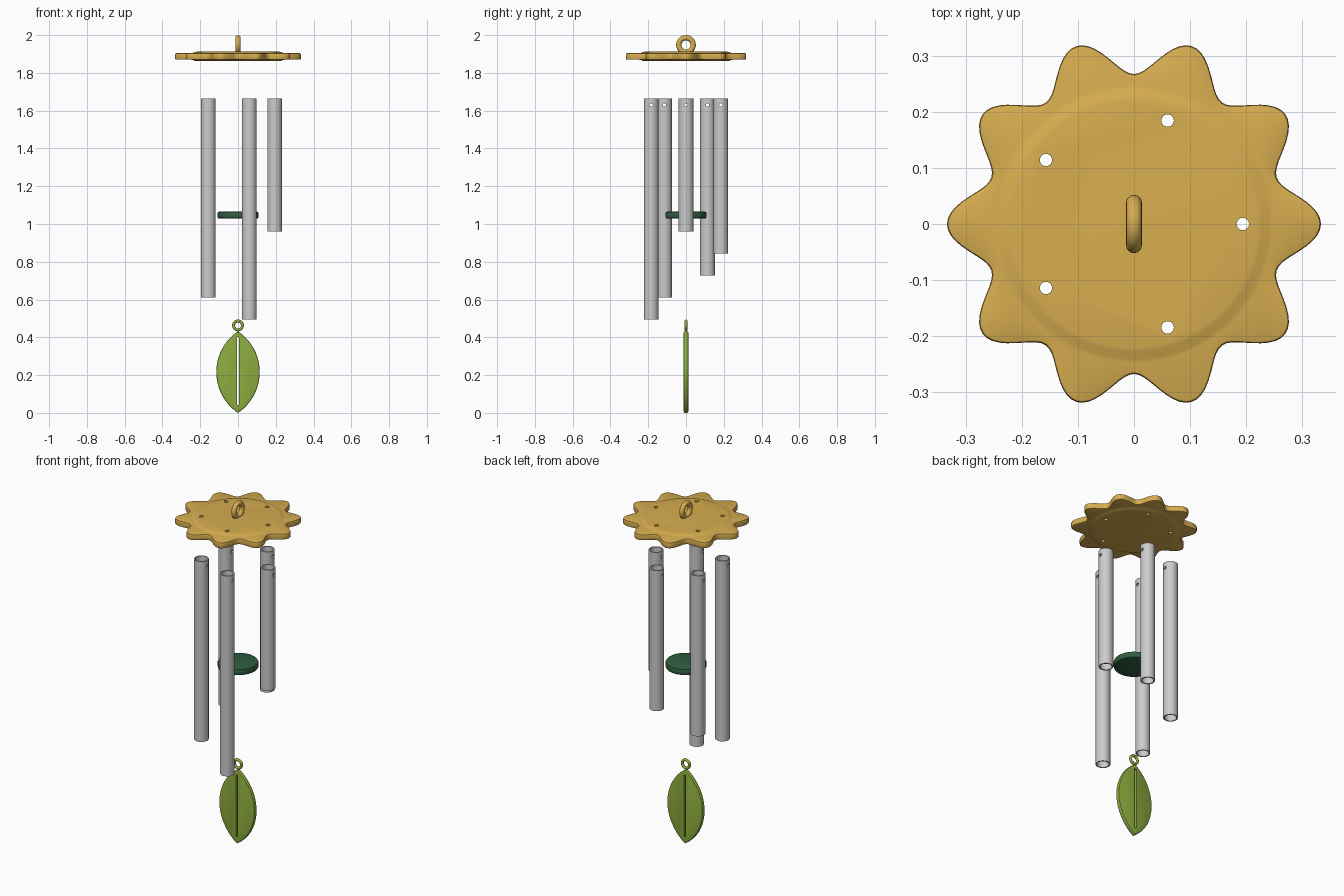
import bpy, bmesh
from math import sin, cos, pi, sqrt, radians
from mathutils import Vector

if "Cube" in bpy.data.objects:
    bpy.data.objects.remove(bpy.data.objects["Cube"])


def material(name, rgb):
    m = bpy.data.materials.new(name)
    m.diffuse_color = (*rgb, 1)
    m.use_nodes = True
    m.node_tree.nodes["Principled BSDF"].inputs["Base Color"].default_value = m.diffuse_color
    return m


GOLD = material("gold", (0.68, 0.42, 0.08))
GREEN = material("dark_green", (0.03, 0.11, 0.05))
LEAF = material("leaf_green", (0.27, 0.42, 0.05))


def finish(ob, name, mat=None, angle=35):
    ob.name = name
    if mat:
        ob.data.materials.append(mat)
    bpy.ops.object.select_all(action='DESELECT')
    ob.select_set(True)
    bpy.context.view_layer.objects.active = ob
    bpy.ops.object.shade_smooth_by_angle(angle=radians(angle))
    return ob


def loft(rings, closed=False):
    """Skin a list of equal-length point loops; cap the ends or close the loop."""
    bm = bmesh.new()
    loops = [[bm.verts.new(p) for p in r] for r in rings]
    n = len(loops[0])
    pairs = list(zip(loops, loops[1:])) + ([(loops[-1], loops[0])] if closed else [])
    for a, b in pairs:
        for i in range(n):
            j = (i + 1) % n
            bm.faces.new((a[i], a[j], b[j], b[i]))
    if not closed:
        bm.faces.new(loops[0])
        bm.faces.new(loops[-1])
    bmesh.ops.recalc_face_normals(bm, faces=bm.faces)
    me = bpy.data.meshes.new("part")
    bm.to_mesh(me)
    bm.free()
    ob = bpy.data.objects.new("part", me)
    bpy.context.collection.objects.link(ob)
    return ob


def circle(r, z, x=0, y=0, n=48):
    return [(x + r * cos(2 * pi * i / n), y + r * sin(2 * pi * i / n), z) for i in range(n)]


def cut(ob, cutters):
    for c in cutters:
        c.hide_render = True
        mod = ob.modifiers.new("cut", 'BOOLEAN')
        mod.operation = 'DIFFERENCE'
        mod.solver = 'EXACT'
        mod.object = c
        bpy.context.view_layer.objects.active = ob
        bpy.ops.object.modifier_apply(modifier=mod.name)
        bpy.data.objects.remove(c)


def torus(name, loc, rot, major, minor, mat):
    bpy.ops.mesh.primitive_torus_add(location=loc, rotation=rot, major_radius=major,
                                     minor_radius=minor, major_segments=40, minor_segments=16)
    return finish(bpy.context.object, name, mat, 60)


# five positions shared by the tubes and the canopy holes
SPOTS = [(0.194 * cos(2 * pi * k / 5), 0.194 * sin(2 * pi * k / 5)) for k in range(5)]


# scalloped canopy with a raised centre on both sides
def scallop(base, amp, z, n=200):
    pts = []
    for i in range(n):
        t = 2 * pi * i / n
        r = base + amp * cos(10 * t)
        pts.append((r * cos(t), r * sin(t), z))
    return pts


half = [(0.220, 0, 0.025), (0.228, 0, 0.0235), (0.240, 0, 0.0185), (0.248, 0, 0.017),
        (0.294, 0.033, 0.017), (0.2985, 0.033, 0.0155), (0.3005, 0.033, 0.011)]
prof = half + [(b, a, -z) for b, a, z in reversed(half)]
canopy = loft([scallop(b, a, 1.887 + z) for b, a, z in prof])
cut(canopy, [loft([circle(0.011, 1.8, x, y, 24), circle(0.011, 2.0, x, y, 24)]) for x, y in SPOTS])
finish(canopy, "canopy", GOLD)

# hanging ring
torus("hanging_ring", (0, 0, 1.948), (0, pi / 2, 0), 0.038, 0.014, GOLD)

# hollow tubes with a cord hole drilled sideways
for k, (x, y) in enumerate(SPOTS):
    bottom, top = 0.96 - 0.1165 * k, 1.665
    tube = loft([circle(0.039, bottom, x, y), circle(0.039, top, x, y),
                 circle(0.032, top, x, y), circle(0.032, bottom, x, y)], closed=True)
    drill = loft([[(x + s, y + p[0], 1.63 + p[1]) for p in circle(0.009, 0, n=16)]
                  for s in (-0.06, 0.06)])
    cut(tube, [drill])
    finish(tube, f"tube_{k + 1}")

# striker disc
finish(loft([circle(r, 1.047 + z, n=64) for r, z in
             [(0.101, -0.018), (0.106, -0.016), (0.108, -0.011),
              (0.108, 0.011), (0.106, 0.016), (0.101, 0.018)]]), "striker", GREEN)


# leaf sail: two arcs meeting in points, with a midrib slot
def leaf_outline(inset, y, h=0.216, w=0.115, n=32):
    R = (h * h + w * w) / (2 * w)
    c, R = R - w, R - inset
    h = sqrt(R * R - c * c)
    right = []
    for i in range(n):
        z = -h * cos(pi * i / n)
        right.append((max(0, sqrt(R * R - z * z) - c), z))
    left = [(-x, -z) for x, z in right]
    return [(x, y, 0.216 + z) for x, z in right + left]


leaf = loft([leaf_outline(i, y) for i, y in
             [(0.006, -0.012), (0.002, -0.0105), (0, -0.007),
              (0, 0.007), (0.002, 0.0105), (0.006, 0.012)]])
slot = loft([[(-0.006, y, 0.042), (0.006, y, 0.042), (0.006, y, 0.402), (-0.006, y, 0.402)]
             for y in (-0.05, 0.05)])
cut(leaf, [slot])
finish(leaf, "leaf_sail", LEAF)

# leaf eyelet
torus("leaf_ring", (0, 0, 0.463), (pi / 2, 0, 0), 0.0235, 0.0078, LEAF)
